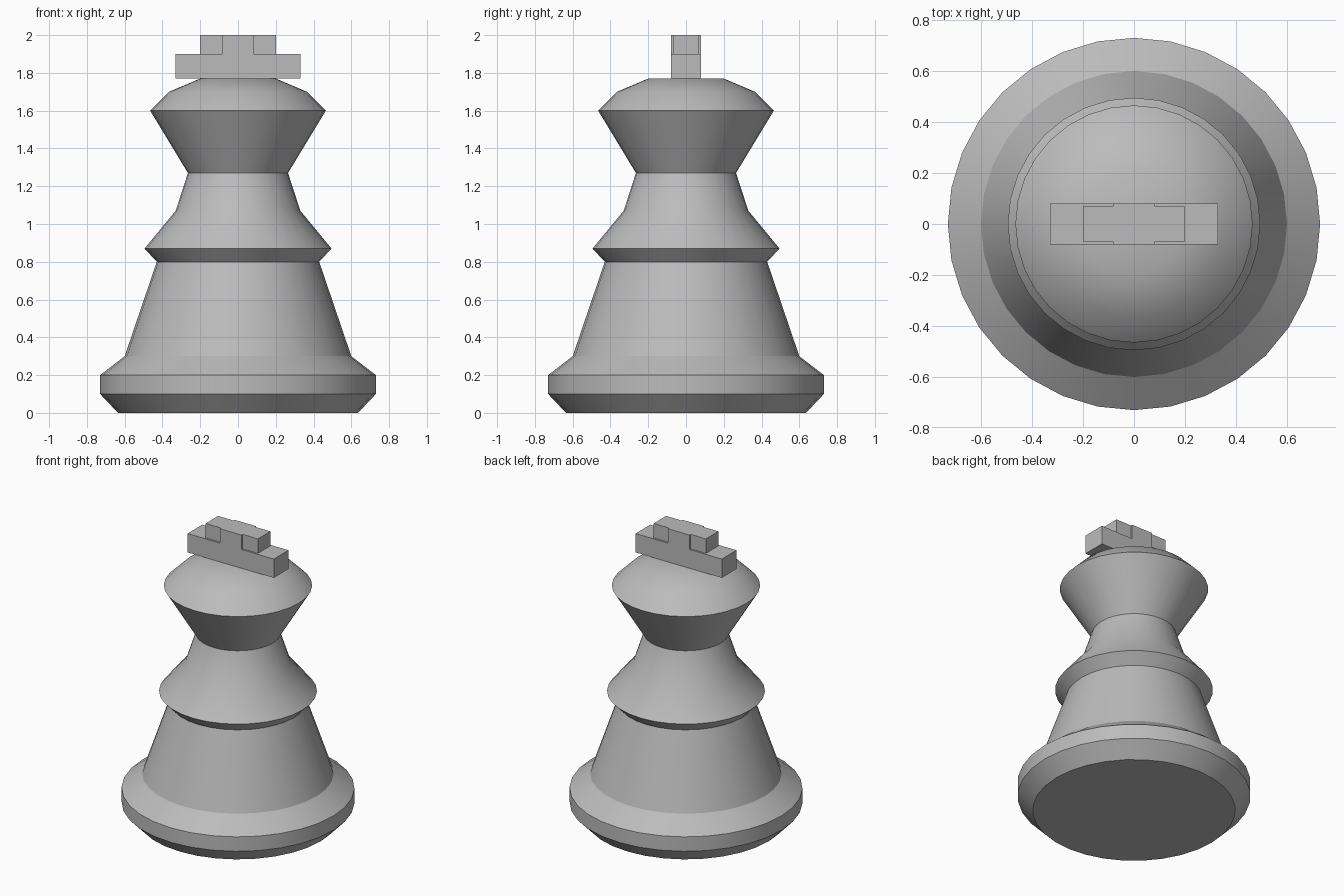
import bpy
import bmesh
import math

cube = bpy.data.objects.get("Cube")
if cube:
    bpy.data.objects.remove(cube, do_unlink=True)

grey = bpy.data.materials.new("plain_grey")
grey.use_nodes = True
COLOUR = (0.5, 0.5, 0.5, 1)
grey.diffuse_color = COLOUR
grey.node_tree.nodes["Principled BSDF"].inputs["Base Color"].default_value = COLOUR


def add_object(name, bm):
    bmesh.ops.recalc_face_normals(bm, faces=bm.faces)
    mesh = bpy.data.meshes.new(name)
    bm.to_mesh(mesh)
    bm.free()
    mesh.materials.append(grey)
    obj = bpy.data.objects.new(name, mesh)
    bpy.context.collection.objects.link(obj)
    return obj


def lathe(name, profile, sides=32):
    """Turn a (radius, height) profile around z and cap both ends."""
    bm = bmesh.new()
    rings = []
    for r, z in profile:
        angles = [math.tau * i / sides for i in range(sides)]
        rings.append([bm.verts.new((r * math.cos(a), r * math.sin(a), z)) for a in angles])
    for low, high in zip(rings, rings[1:]):
        for i in range(sides):
            j = (i + 1) % sides
            bm.faces.new((low[i], low[j], high[j], high[i]))
    bm.faces.new(rings[0][::-1])
    bm.faces.new(rings[-1])
    return add_object(name, bm)


def extrude_outline(name, outline, bottom, top):
    """Raise a plan outline, given for +x +y and mirrored to all quarters."""
    right = outline + [(x, -y) for x, y in reversed(outline)]
    plan = right + [(-x, y) for x, y in reversed(right)]
    bm = bmesh.new()
    face = bm.faces.new([bm.verts.new((x, y, bottom)) for x, y in plan])
    raised = bmesh.ops.extrude_face_region(bm, geom=[face], use_keep_orig=True)
    for v in raised["geom"]:
        if isinstance(v, bmesh.types.BMVert):
            v.co.z = top
    return add_object(name, bm)


# Turned body: foot, tapering stem, collar, neck and flared head
body = lathe("turned_body", [
    (0.635, 0), (0.73, 0.1), (0.73, 0.2), (0.6, 0.3),
    (0.43, 0.8), (0.495, 0.87), (0.33, 1.07), (0.265, 1.27),
    (0.465, 1.6), (0.365, 1.7), (0.2, 1.77)])
bpy.context.view_layer.objects.active = body
body.select_set(True)
bpy.ops.object.shade_smooth_by_angle(angle=math.radians(30))

# Stepped cross on top: wide bar, then a narrower block with thinner arms
extrude_outline("cross_bar", [(0.33, 0.08)], 1.77, 1.9)
extrude_outline("cross_top", [(0.082, 0.08), (0.082, 0.068), (0.2, 0.068)], 1.9, 2.0)
